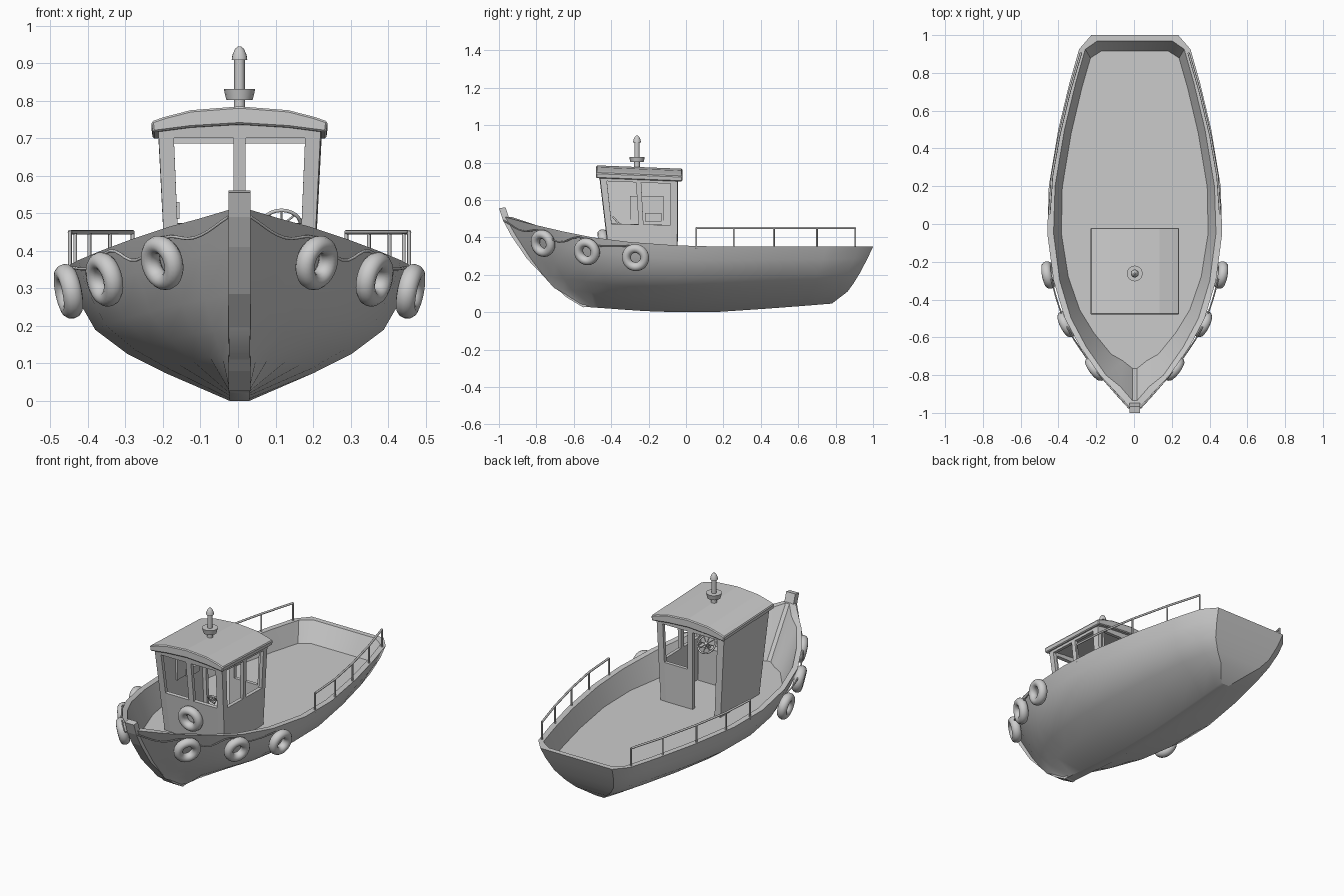
import bpy, bmesh, math
from mathutils import Vector

if "Cube" in bpy.data.objects:
    bpy.data.objects.remove(bpy.data.objects["Cube"])


def make(name, verts, faces, smooth=None):
    me = bpy.data.meshes.new(name)
    me.from_pydata(verts, [], faces)
    bm = bmesh.new()
    bm.from_mesh(me)
    bmesh.ops.remove_doubles(bm, verts=bm.verts, dist=0.0005)
    bmesh.ops.recalc_face_normals(bm, faces=bm.faces)
    bm.to_mesh(me)
    bm.free()
    ob = bpy.data.objects.new(name, me)
    bpy.context.collection.objects.link(ob)
    if smooth:
        shade(ob, smooth)
    return ob


def shade(ob, angle=35):
    bpy.ops.object.select_all(action='DESELECT')
    ob.select_set(True)
    bpy.context.view_layer.objects.active = ob
    bpy.ops.object.shade_smooth_by_angle(angle=math.radians(angle))


def loft(name, rings, smooth=None):
    n = len(rings[0])
    verts = [p for r in rings for p in r]
    faces = [(k*n + i, k*n + (i+1) % n, (k+1)*n + (i+1) % n, (k+1)*n + i)
             for k in range(len(rings)-1) for i in range(n)]
    faces += [tuple(range(n)), tuple(range(len(verts)-n, len(verts)))]
    return make(name, verts, faces, smooth)


def tube(name, pts, r, spline='POLY', cyclic=False):
    cu = bpy.data.curves.new(name, 'CURVE')
    cu.dimensions = '3D'
    cu.bevel_depth = r
    cu.bevel_resolution = 2
    cu.use_fill_caps = True
    cu.resolution_u = 5
    sp = cu.splines.new(spline)
    if spline == 'BEZIER':
        sp.bezier_points.add(len(pts)-1)
        for b, p in zip(sp.bezier_points, pts):
            b.co = p
            b.handle_left_type = b.handle_right_type = 'AUTO'
    else:
        sp.points.add(len(pts)-1)
        for b, p in zip(sp.points, pts):
            b.co = (*p, 1)
    sp.use_cyclic_u = cyclic
    ob = bpy.data.objects.new(name, cu)
    bpy.context.collection.objects.link(ob)
    bpy.ops.object.select_all(action='DESELECT')
    ob.select_set(True)
    bpy.context.view_layer.objects.active = ob
    bpy.ops.object.convert(target='MESH')
    return bpy.context.object


def box(name, lo, hi):
    return loft(name, [[(lo[0], lo[1], z), (hi[0], lo[1], z), (hi[0], hi[1], z), (lo[0], hi[1], z)]
                       for z in (lo[2], hi[2])])


def tyre(name, loc, normal, major=0.05, minor=0.024):
    bpy.ops.mesh.primitive_torus_add(major_radius=major, minor_radius=minor,
                                     major_segments=28, minor_segments=12, location=loc)
    ob = bpy.context.object
    ob.name = name
    ob.rotation_euler = Vector(normal).to_track_quat('Z', 'Y').to_euler()
    ob.scale.z = 1.1
    shade(ob, 60)


# hull: stations (sheer y, half breadth, sheer z, keel y, keel z)
STATIONS = [(-.97, .026, .51, -.545, .03), (-.88, .11, .485, -.52, .027),
            (-.8, .185, .465, -.49, .025), (-.65, .29, .43, -.42, .02),
            (-.5, .37, .4, -.34, .014), (-.3, .43, .375, -.22, .006),
            (-.05, .463, .357, -.05, 0), (.2, .455, .35, .18, .002),
            (.5, .405, .35, .42, .018), (.75, .345, .35, .62, .033),
            (.925, .295, .35, .73, .042), (1, .23, .35, .78, .046)]
SECTION = [(0, 0), (.43, .21), (.645, .35), (.83, .53), (.945, .79), (1, 1)]
DECK = .24
verts, faces = [], []
for k, (ys, b, zs, yk, zk) in enumerate(STATIONS):
    half = [(max(u*b, .026), yk + (ys-yk)*v**.62, zk + (zs-zk)*v) for u, v in SECTION]
    inset = {0: .035, 1: .02, len(STATIONS)-1: -.03}.get(k, 0)
    half.append((max(b-.033, .012), ys+inset, zs))
    vd = (DECK-zk)/(zs-zk)
    half.append((max(b*(.83+.115*(vd-.53)/.26)-.025, .012),
                 min(yk + (ys-yk)*vd**.62 + inset, .95), DECK))
    verts += half + [(-x, y, z) for x, y, z in reversed(half)]
n = 16
for k in range(len(STATIONS)-1):
    faces += [(k*n+i, k*n+(i+1) % n, (k+1)*n+(i+1) % n, (k+1)*n+i) for i in range(n)]
for s in (0, len(verts)-n):
    faces += [(s+i, s+i+1, s+n-2-i, s+n-1-i) for i in range(7)]
make('hull', verts, faces, 32)

# stem post
stem = [(-1, .555), (-.978, .49), (-.935, .41), (-.85, .285), (-.74, .17), (-.64, .08), (-.55, .026)]
prof = stem + [(y+.035, z+.006) for y, z in reversed(stem)]
loft('stem_post', [[(x, y, z) for y, z in prof] for x in (-.029, .029)])

# wheelhouse walls: gridded panels with open cells for windows and door
V = [0, .475, .93, 1]
verts, faces = [], []


def wall(a, b, c, d, us, holes):
    a, b, c, d = map(Vector, (a, b, c, d))
    s = len(verts)
    for v in V:
        for u in us:
            verts.append((a.lerp(b, u)).lerp(d.lerp(c, u), v))
    m = len(us)
    for j in range(3):
        for i in range(m-1):
            if (i, j) not in holes:
                q = s + j*m + i
                faces.append((q, q+1, q+m+1, q+m))


FB, FT, RB, RT = (.185, -.395, .235), (.21, -.455, .737), (.185, -.055, .235), (.21, -.052, .72)
neg = lambda p: (-p[0], p[1], p[2])
wall(neg(FB), FB, FT, neg(FT), [0, .08, .46, .54, .92, 1], {(1, 1), (3, 1)})
wall(FB, RB, RT, FT, [0, .07, .46, .53, .92, 1], {(1, 1), (3, 1)})
wall(RB, neg(RB), neg(RT), RT, [0, .08, .46, .54, .92, 1], {(1, 1), (3, 0), (3, 1)})
wall(neg(RB), neg(FB), neg(FT), neg(RT), [0, 1], set())
cabin = make('wheelhouse_walls', verts, faces)
mod = cabin.modifiers.new('thickness', 'SOLIDIFY')
mod.thickness = .02
mod.offset = 0

# arched roof, sloping aft
top = [(-.235, .745), (-.2, .757), (-.13, .775), (0, .785), (.13, .775), (.2, .757), (.235, .745)]
low = [(.231, .716), (.13, .729), (0, .737), (-.13, .729), (-.231, .716)]
roof = loft('roof', [[(x, y, z+dz) for x, z in top+low] for y, dz in ((-.48, 0), (-.02, -.018))])
mod = roof.modifiers.new('edge', 'BEVEL')
mod.width = .005
mod.limit_method = 'ANGLE'

# mast light on the roof
LIGHT = [(.015, .765), (.015, .802), (.035, .802), (.042, .831), (.014, .831), (.014, .908),
         (.021, .908), (.019, .922), (.012, .938), (.004, .945)]
loft('mast_light', [[(r*math.cos(i*math.pi/8), -.262 + r*math.sin(i*math.pi/8), z)
                     for i in range(16)] for r, z in LIGHT], 35)

# helm console, steering wheel and side locker
box('console', (-.17, -.405, .24), (.17, -.36, .44))
C = Vector((.112, -.355, .468))
ax, up = Vector((1, 0, 0)), Vector((0, -.64, .77))
rim = lambda r, i, m: C + r*(ax*math.cos(i*2*math.pi/m) + up*math.sin(i*2*math.pi/m))
tube('steering_wheel_rim', [rim(.052, i, 24) for i in range(24)], .005, cyclic=True)
for i in range(8):
    tube('steering_wheel_spoke', [C, rim(.05, i, 8)], .003)
tube('steering_wheel_shaft', [C + Vector((0, .008, .006)), C - Vector((0, .025, .03))], .009)
box('side_panel', (-.193, -.3, .49), (-.183, -.12, .62))
box('side_shelf', (-.19, -.22, .485), (-.16, -.13, .53))

# tyre fenders, ropes and aft railings, both sides
RAIL = [(.452, .055), (.438, .255), (.4, .47), (.345, .7), (.285, .905)]
for s, side in ((1, 'right'), (-1, 'left')):
    for loc, nrm in (((.206, -.765, .368), (1, -.75, -.3)), ((.36, -.53, .324), (1, -.5, -.25)),
                     ((.456, -.27, .292), (1, -.2, -.2))):
        tyre('tyre_fender_' + side, (s*loc[0], loc[1], loc[2]), (s*nrm[0], nrm[1], nrm[2]))
    rope = [(.03, -.975, .49), (.12, -.875, .435), (.2, -.78, .435), (.275, -.68, .375),
            (.345, -.57, .4), (.385, -.48, .358), (.413, -.4, .352), (.442, -.29, .355)]
    tube('rope_' + side, [(s*x, y, z) for x, y, z in rope], .004, 'BEZIER')
    tube('rail_top_' + side, [(s*x, y, .45) for x, y in RAIL], .006)
    for x, y in RAIL:
        tube('rail_post_' + side, [(s*x, y, .34), (s*x, y, .452)], .005)

# spare tyre on the wheelhouse front
tyre('wheelhouse_tyre', (0, -.44, .37), (0, -1, -.15))

for ob in bpy.context.scene.objects:
    ob.location.x += .004
